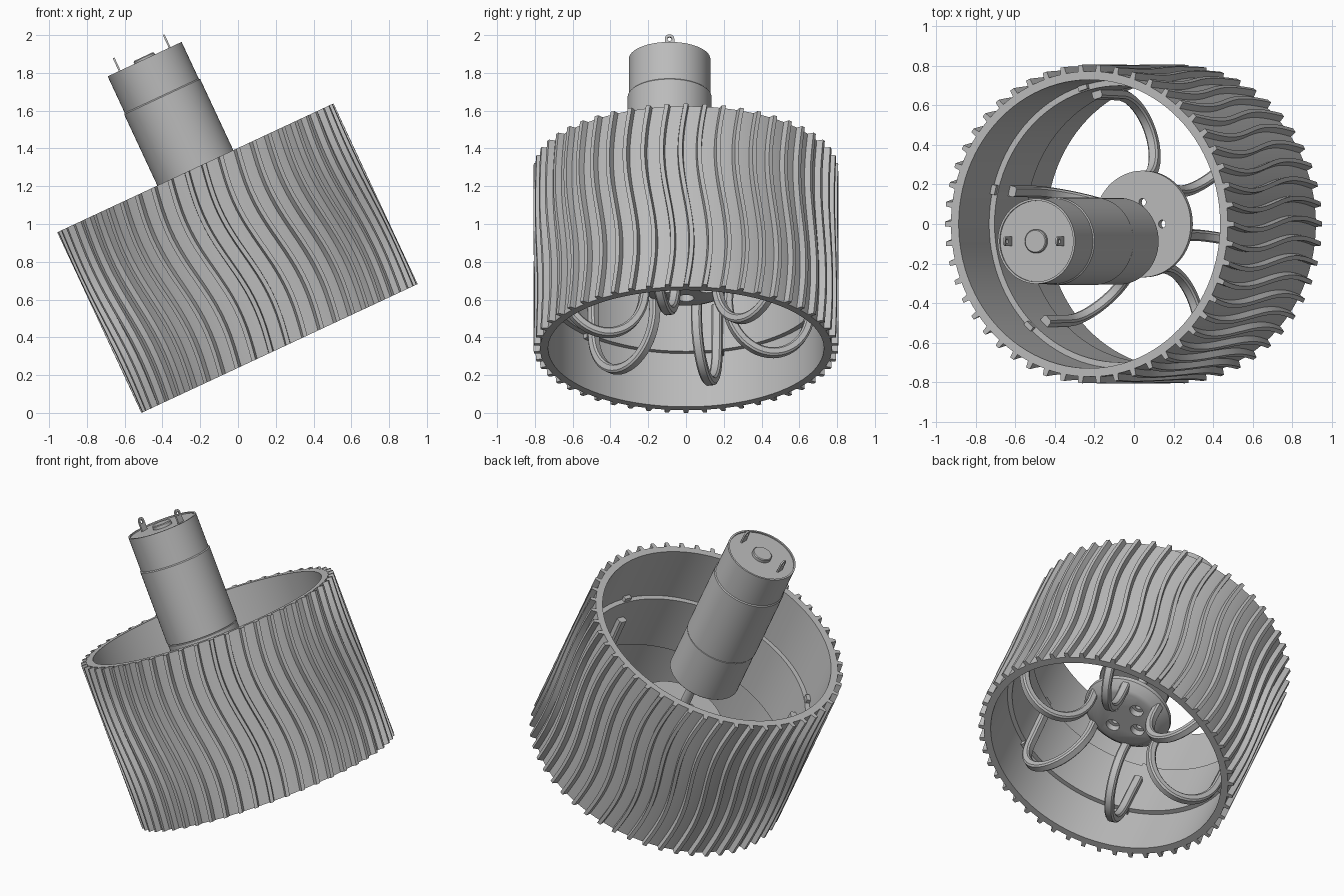
import bpy, bmesh, math
from math import sin, cos, pi, radians
from mathutils import Matrix, Vector

if "Cube" in bpy.data.objects:
    bpy.data.objects.remove(bpy.data.objects["Cube"], do_unlink=True)

grey = bpy.data.materials.new("plain grey")
grey.use_nodes = True
COLOUR = (0.5, 0.5, 0.5, 1)
grey.diffuse_color = COLOUR
grey.node_tree.nodes["Principled BSDF"].inputs["Base Color"].default_value = COLOUR

# Everything is built upright on the wheel axis, then tipped by this matrix
TILT = Matrix.Translation((0.22, 0, 0.341)) @ Matrix.Rotation(radians(-25), 4, 'Y')
WIDTH = 1.055
RIBS = 50
SPOKE_ANGLES = [radians(46 + 60 * k) for k in range(6)]
MOTOR_Y = -0.087


def polar(r, a, z):
    return Vector((r * cos(a), r * sin(a), z))


def loft(bm, rings, closed=False):
    """Skin a list of point rings; cap the ends unless the path is closed."""
    vs = [[bm.verts.new(p) for p in ring] for ring in rings]
    n = len(vs[0])
    for i in range(len(vs) if closed else len(vs) - 1):
        a, b = vs[i], vs[(i + 1) % len(vs)]
        for j in range(n):
            k = (j + 1) % n
            bm.faces.new((a[j], a[k], b[k], b[j]))
    if not closed:
        bm.faces.new(vs[0])
        bm.faces.new(vs[-1][::-1])


def finish(name, bm):
    bmesh.ops.recalc_face_normals(bm, faces=bm.faces)
    mesh = bpy.data.meshes.new(name)
    bm.to_mesh(mesh)
    bm.free()
    mesh.materials.append(grey)
    ob = bpy.data.objects.new(name, mesh)
    bpy.context.collection.objects.link(ob)
    ob.matrix_world = TILT
    return ob


def circle(r, z, x=0, y=0, segs=64):
    return [polar(r, 2 * pi * i / segs, z) + Vector((x, y, 0)) for i in range(segs)]


def turned(name, profile, closed=False, segs=64, **offset):
    """Round part from (radius, height) pairs; closed makes a hollow ring."""
    bm = bmesh.new()
    loft(bm, [circle(r, z, segs=segs, **offset) for r, z in profile], closed)
    return finish(name, bm)


def boolean(target, cutter):
    mod = target.modifiers.new("cut", 'BOOLEAN')
    mod.object, mod.operation, mod.solver = cutter, 'DIFFERENCE', 'EXACT'
    bpy.context.view_layer.objects.active = target
    bpy.ops.object.modifier_apply(modifier=mod.name)
    bpy.data.objects.remove(cutter, do_unlink=True)


parts = []

# Tyre band and the rim sleeve inside it
parts.append(turned("tyre_band", [(0.73, 0), (0.773, 0), (0.773, WIDTH), (0.73, WIDTH)],
                    True, 100))
parts.append(turned("rim_sleeve", [(0.7, 0.31), (0.74, 0.31), (0.74, 0.69), (0.7, 0.69)],
                    True, 100))

# Wavy tread ribs
bm = bmesh.new()
STEPS = 18
for k in range(RIBS):
    rings = []
    for s in range(STEPS + 1):
        t = s / STEPS
        a = 2 * pi * k / RIBS + 0.038 * sin(2 * pi * t)
        section = [(0.765, -0.021), (0.807, -0.014), (0.807, 0.014), (0.765, 0.021)]
        rings.append([polar(r, a + da, WIDTH * t) for r, da in section])
    loft(bm, rings)
parts.append(finish("tread_ribs", bm))

# Curved spring spokes, dipping between hub and sleeve
bm = bmesh.new()
path = [(0.235, 0.4)]
for i in range(25):
    t = pi * i / 24
    path.append((0.455 - 0.225 * cos(t), 0.3 - 0.265 * sin(t)))
path += [(0.683, 0.45), (0.685, 0.56)]
for a in SPOKE_ANGLES:
    side = Vector((-sin(a), cos(a), 0))
    rings = []
    for i, (r, z) in enumerate(path):
        r0, z0 = path[max(i - 1, 0)]
        r1, z1 = path[min(i + 1, len(path) - 1)]
        d = Vector((r1 - r0, z1 - z0)).normalized()
        ring = []
        for w, h in [(-.027, -.014), (-.018, -.024), (.018, -.024), (.027, -.014),
                     (.027, .014), (.018, .024), (-.018, .024), (-.027, .014)]:
            ring.append(polar(r - d.y * h, a, z + d.x * h) + side * w)
        rings.append(ring)
    loft(bm, rings)
parts.append(finish("spokes", bm))

# Small locating tabs on both ledges of the sleeve
bm = bmesh.new()
for a in SPOKE_ANGLES:
    for z in (0.3, 0.7):
        bmesh.ops.create_cube(bm, size=1, matrix=Matrix.Rotation(a, 4, 'Z')
                              @ Matrix.Translation((0.72, 0, z))
                              @ Matrix.Diagonal((0.03, 0.05, 0.03, 1)))
parts.append(finish("sleeve_tabs", bm))

# Hub disc with four counterbored screw holes
hub = turned("hub", [(0.2, 0.345), (0.225, 0.355), (0.27, 0.395), (0.27, 0.42)])
for k in range(4):
    x, y = 0.11 * cos(k * pi / 2), 0.11 * sin(k * pi / 2)
    cutter = turned("screw_cutter", [(0.042, 0.3), (0.042, 0.385), (0.02, 0.385), (0.02, 0.5)],
                    segs=24, x=x, y=y)
    cutter.hide_render = True
    boolean(hub, cutter)
parts.append(hub)

# Drive shaft, gearbox and motor can
parts.append(turned("drive_shaft", [(0.03, 0.4), (0.03, 0.72)], segs=24))
parts.append(turned("gearbox", [(0.214, 0.69), (0.219, 0.695), (0.219, 0.995), (0.212, 0.998),
                                (0.212, 1.01)], y=MOTOR_Y))
parts.append(turned("motor_can", [(0.222, 1.002), (0.222, 1.47), (0.216, 1.476), (0.216, 1.69),
                                  (0.205, 1.69), (0.205, 1.682)], y=MOTOR_Y))
parts.append(turned("bearing_boss", [(0.06, 1.67), (0.06, 1.7), (0.055, 1.705)],
                    segs=32, y=MOTOR_Y))

# Thin terminals, each with an eyelet
for x, name in ((-0.146, "right_terminal"), (0.146, "left_terminal")):
    bm = bmesh.new()
    outline = [(-0.025, 1.67), (0.025, 1.67)]
    outline += [(0.025 * cos(pi * i / 10), 1.74 + 0.025 * sin(pi * i / 10)) for i in range(11)]
    outline += [(-0.025, 1.7)]
    loft(bm, [[(x + dx, MOTOR_Y + y, z) for y, z in outline] for dx in (-0.005, 0.005)])
    terminal = finish(name, bm)
    bm = bmesh.new()
    bmesh.ops.create_cone(bm, cap_ends=True, segments=16, radius1=0.012, radius2=0.012, depth=0.1,
                          matrix=Matrix.Translation((x, MOTOR_Y, 1.738))
                          @ Matrix.Rotation(pi / 2, 4, 'Y'))
    cutter = finish("eyelet_cutter", bm)
    cutter.hide_render = True
    boolean(terminal, cutter)
    parts.append(terminal)

# Smooth shading with crisp edges
bpy.ops.object.select_all(action='DESELECT')
for ob in parts:
    ob.select_set(True)
bpy.context.view_layer.objects.active = parts[0]
bpy.ops.object.shade_smooth_by_angle(angle=radians(30))
